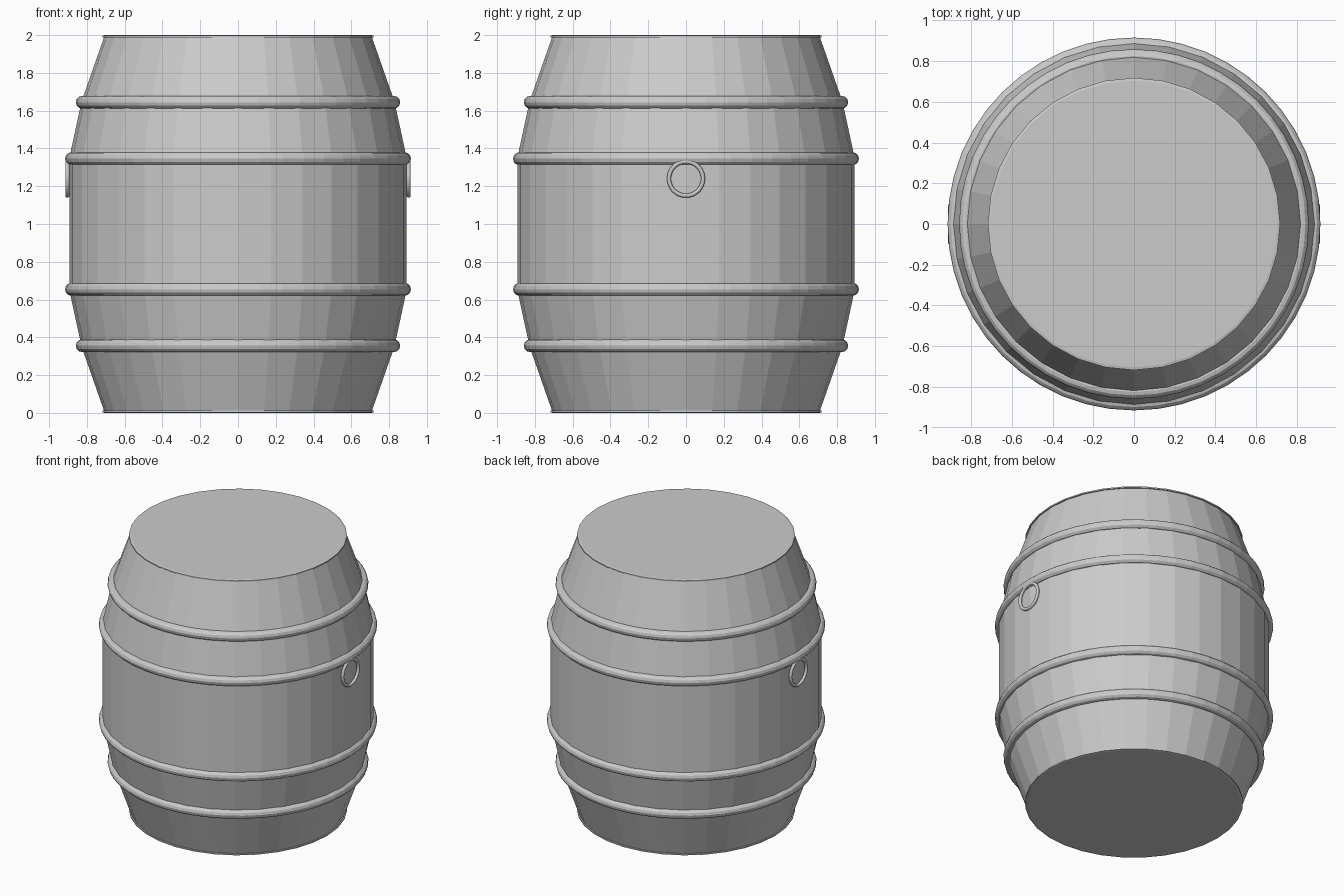
import bpy, bmesh, math

if "Cube" in bpy.data.objects:
    bpy.data.objects.remove(bpy.data.objects["Cube"])

metal = bpy.data.materials.new("plain grey")
metal.diffuse_color = (0.6, 0.6, 0.6, 1)
metal.use_nodes = True
metal.node_tree.nodes["Principled BSDF"].inputs["Base Color"].default_value = metal.diffuse_color
SIDES = 32


def lathe(name, profile):
    """Closed flat-faced solid of revolution from (radius, height) points."""
    bm = bmesh.new()
    rings = []
    for r, z in profile:
        rings.append([bm.verts.new((r * math.cos(2 * math.pi * i / SIDES),
                                    r * math.sin(2 * math.pi * i / SIDES), z))
                      for i in range(SIDES)])
    for a, b in zip(rings, rings[1:]):
        for i in range(SIDES):
            j = (i + 1) % SIDES
            bm.faces.new((a[i], a[j], b[j], b[i]))
    bm.faces.new(rings[0][::-1])
    bm.faces.new(rings[-1])
    mesh = bpy.data.meshes.new(name)
    bm.to_mesh(mesh)
    bm.free()
    mesh.materials.append(metal)
    ob = bpy.data.objects.new(name, mesh)
    bpy.context.collection.objects.link(ob)


def torus(name, loc, major, minor, rot=(0, 0, 0), segments=48):
    bpy.ops.mesh.primitive_torus_add(location=loc, rotation=rot, major_radius=major,
                                     minor_radius=minor, major_segments=segments,
                                     minor_segments=12)
    ob = bpy.context.object
    ob.name = name
    ob.data.materials.append(metal)


# Bulging body
lathe("barrel_body", [(0.707, 0.005), (0.828, 0.35), (0.893, 0.65),
                      (0.893, 1.35), (0.828, 1.65), (0.707, 1.995)])

# Thin end discs with a slight lip
lathe("bottom_lid", [(0.705, 0), (0.718, 0.003), (0.718, 0.012)])
lathe("top_lid", [(0.718, 1.988), (0.718, 1.997), (0.705, 2)])

# Hoops, mirrored about mid height
for label, dz, major in (("inner", 0.346, 0.882), ("outer", 0.644, 0.825)):
    for side, s in (("upper", 1), ("lower", -1)):
        torus(f"{side}_{label}_hoop", (0, 0, 1 + s * dz), major, 0.034)

# Ring handles on both sides
for side, s in (("right", 1), ("left", -1)):
    torus(f"{side}_ring_handle", (s * 0.903, 0, 1.24), 0.09, 0.011,
          (0, math.pi / 2, 0))
